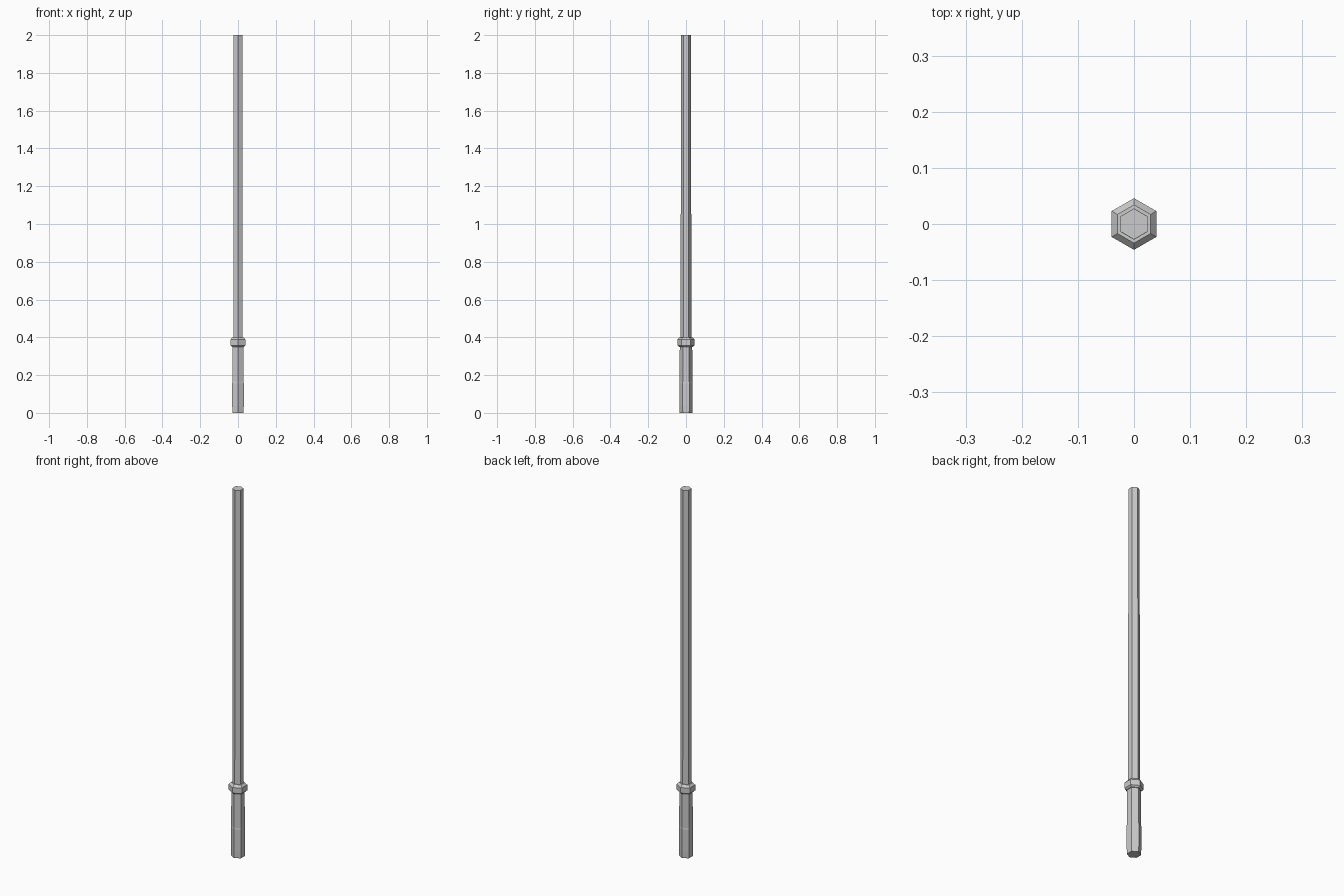
import bpy, bmesh, math

if "Cube" in bpy.data.objects:
    bpy.data.objects.remove(bpy.data.objects["Cube"])


def hex_rod(name, profile):
    """Six-sided solid from (z, corner radius) rings, corners facing front and back."""
    bm = bmesh.new()
    rings = []
    for z, r in profile:
        rings.append([bm.verts.new((r * math.cos(math.radians(30 + 60 * i)),
                                    r * math.sin(math.radians(30 + 60 * i)), z))
                      for i in range(6)])
    for low, high in zip(rings, rings[1:]):
        for i in range(6):
            j = (i + 1) % 6
            bm.faces.new((low[i], low[j], high[j], high[i]))
    bm.faces.new(rings[0][::-1])
    bm.faces.new(rings[-1])
    mesh = bpy.data.meshes.new(name)
    bm.to_mesh(mesh)
    bm.free()
    obj = bpy.data.objects.new(name, mesh)
    bpy.context.collection.objects.link(obj)
    return obj


# Grip with a slightly thicker lower half
hex_rod("grip", [(0.0, 0.034), (0.04, 0.0355), (0.155, 0.0355),
                 (0.165, 0.034), (0.35, 0.033)])

# Bevelled collar between grip and shaft
hex_rod("collar", [(0.35, 0.037), (0.358, 0.046), (0.388, 0.046), (0.4, 0.034)])

# Long shaft
hex_rod("shaft", [(0.39, 0.028), (2.0, 0.0275)])
